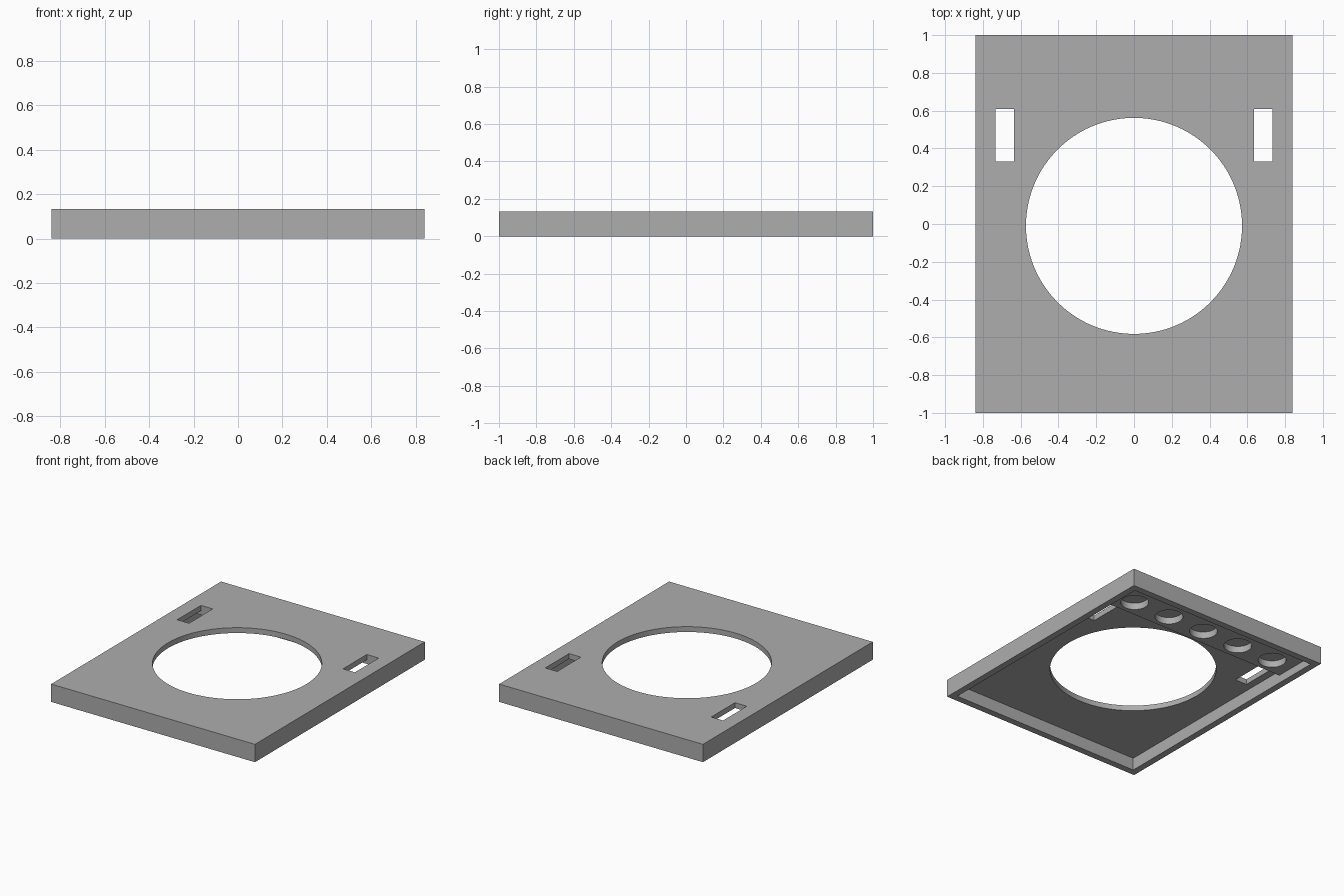
import bpy
import bmesh
from mathutils import Matrix

cube = bpy.data.objects.get("Cube")
if cube:
    bpy.data.objects.remove(cube, do_unlink=True)

grey = bpy.data.materials.new("plain_grey")
grey.use_nodes = True
colour = (0.42, 0.42, 0.42, 1)
grey.diffuse_color = colour
grey.node_tree.nodes["Principled BSDF"].inputs["Base Color"].default_value = colour


def make_object(name, bm):
    mesh = bpy.data.meshes.new(name)
    bm.to_mesh(mesh)
    bm.free()
    mesh.materials.append(grey)
    obj = bpy.data.objects.new(name, mesh)
    bpy.context.collection.objects.link(obj)
    return obj


def box(name, low, high):
    bm = bmesh.new()
    size = [h - l for l, h in zip(low, high)]
    centre = [(h + l) / 2 for l, h in zip(low, high)]
    matrix = Matrix.Translation(centre) @ Matrix.Diagonal((*size, 1))
    bmesh.ops.create_cube(bm, size=1, matrix=matrix)
    return make_object(name, bm)


def disc(name, x, y, radius, bottom, top, sides):
    bm = bmesh.new()
    bmesh.ops.create_cone(bm, cap_ends=True, segments=sides, radius1=radius,
                          radius2=radius, depth=top - bottom,
                          matrix=Matrix.Translation((x, y, (top + bottom) / 2)))
    return make_object(name, bm)


HALF_X, HEIGHT, RIM = 0.84, 0.133, 0.05
PLATE_Z, STRIP_Z, STRIP_Y = 0.093, 0.06, 0.615
inner_x, inner_y = HALF_X - RIM, 1 - RIM

# Outer block of the cover
cover = box("cover_plate", (-HALF_X, -1, 0), (HALF_X, 1, HEIGHT))

# Hollow underside: deep under the plate, shallower under the back strip
cutters = [
    box("cavity_cutter", (-inner_x, -inner_y, -0.1), (inner_x, STRIP_Y, PLATE_Z)),
    box("strip_cutter", (-inner_x, 0.3, -0.1), (inner_x, inner_y, STRIP_Z)),
    disc("opening_cutter", 0, -0.01, 0.572, -0.2, 0.3, 96),
]

# Side slots
for side in (-1, 1):
    xs = sorted((side * 0.635, side * 0.733))
    cutters.append(box("slot_cutter", (xs[0], 0.33, 0.03), (xs[1], 0.61, 0.3)))

# Row of round sockets in the back strip
for i in range(-2, 3):
    cutters.append(disc("socket_cutter", i * 0.309, 0.743, 0.096, 0.01, 0.11, 48))

for cutter in cutters:
    cutter.hide_render = True
    mod = cover.modifiers.new(cutter.name, "BOOLEAN")
    mod.operation = "DIFFERENCE"
    mod.solver = "EXACT"
    mod.object = cutter

# Apply the cuts and drop the cutters
graph = bpy.context.evaluated_depsgraph_get()
result = bpy.data.meshes.new_from_object(cover.evaluated_get(graph))
cover.modifiers.clear()
cover.data = result
for cutter in cutters:
    bpy.data.objects.remove(cutter, do_unlink=True)

# Smooth round walls, sharp edges
bpy.ops.object.select_all(action="DESELECT")
cover.select_set(True)
bpy.context.view_layer.objects.active = cover
bpy.ops.object.shade_smooth_by_angle()
